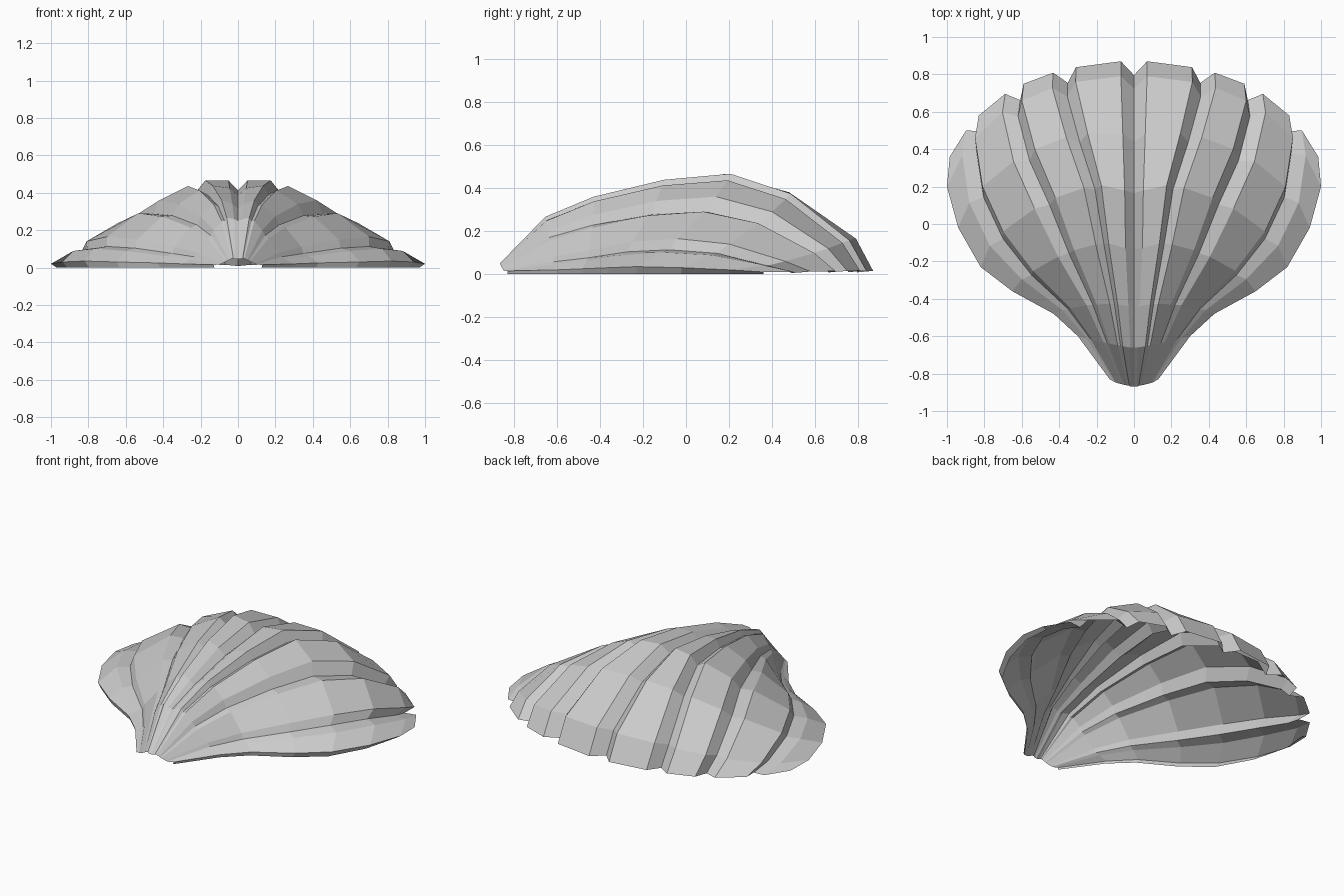
import bpy, bmesh
from mathutils import Vector

if "Cube" in bpy.data.objects:
    bpy.data.objects.remove(bpy.data.objects["Cube"])

# Key rib lines, hinge to rim, at four positions across the half shell: (x, y, z) rows
KEYS = {
    0.00: ((.015, .02, .03, .045, .05, .06, .07, .07),
           (-.87, -.66, -.44, -.13, .18, .48, .79, .87),
           (.045, .26, .34, .425, .465, .38, .165, .015)),
    0.42: ((.05, .13, .20, .32, .42, .53, .60, .59),
           (-.86, -.64, -.43, -.14, .14, .40, .66, .75),
           (.04, .20, .275, .34, .36, .29, .12, .015)),
    0.72: ((.09, .22, .34, .54, .70, .81, .85, .83),
           (-.85, -.62, -.45, -.25, -.04, .20, .46, .58),
           (.02, .08, .11, .15, .165, .14, .06, .012)),
    1.00: ((.13, .30, .43, .65, .82, .94, 1.0, .985),
           (-.83, -.60, -.48, -.36, -.23, -.02, .20, .36),
           (.015, .02, .025, .03, .035, .03, .02, .01)),
}
DEPTH = (0, .03, .05, .07, .085, .085, .085, .085)   # groove depth along the shell


def rib_line(u):
    """Blend the key lines smoothly across the fan."""
    pts = []
    for j in range(8):
        p = Vector()
        for a, rows in KEYS.items():
            w = 1.0
            for b in KEYS:
                if b != a:
                    w *= (u - b) / (a - b)
            p += w * Vector([r[j] for r in rows])
        pts.append(p)
    return pts


def groove_line(u):
    out = []
    for p, d in zip(rib_line(u), DEPTH):
        out.append(Vector((p.x * (1 - d * .6), p.y * (1 - d) if p.y > 0 else p.y,
                           max(p.z * (1 - d * 1.2) - d * .06, 0))))
    return out


# Four ribs per half, each with flat top between two edges, grooves between
RIBS = ((0.0, .17), (.27, .42), (.53, .72), (.83, 1.0))
centre = [Vector((0, p.y, p.z)) for p in groove_line(0)]
lines = [centre]
for i, (a, b) in enumerate(RIBS):
    lines += [rib_line(a), rib_line(b)]
    if i < 3:
        lines.append(groove_line((b + RIBS[i + 1][0]) / 2))
# Lower lip resting on the ground
lines.append([Vector((p.x * .97, p.y, 0)) for p in rib_line(1.0)])

bm = bmesh.new()
grid = [[bm.verts.new(p) for p in line] for line in lines]
for l0, l1 in zip(grid, grid[1:]):
    for j in range(7):
        bm.faces.new((l0[j], l1[j], l1[j + 1], l0[j + 1])).normal_update()
bmesh.ops.recalc_face_normals(bm, faces=bm.faces)
if sum(f.normal.z for f in bm.faces) < 0:
    bmesh.ops.reverse_faces(bm, faces=bm.faces)

mesh = bpy.data.meshes.new("scallop_shell")
bm.to_mesh(mesh)
bm.free()
shell = bpy.data.objects.new("scallop_shell", mesh)
bpy.context.collection.objects.link(shell)

# Other half
mirror = shell.modifiers.new("mirror", 'MIRROR')
mirror.use_axis[0] = True
mirror.merge_threshold = .001
